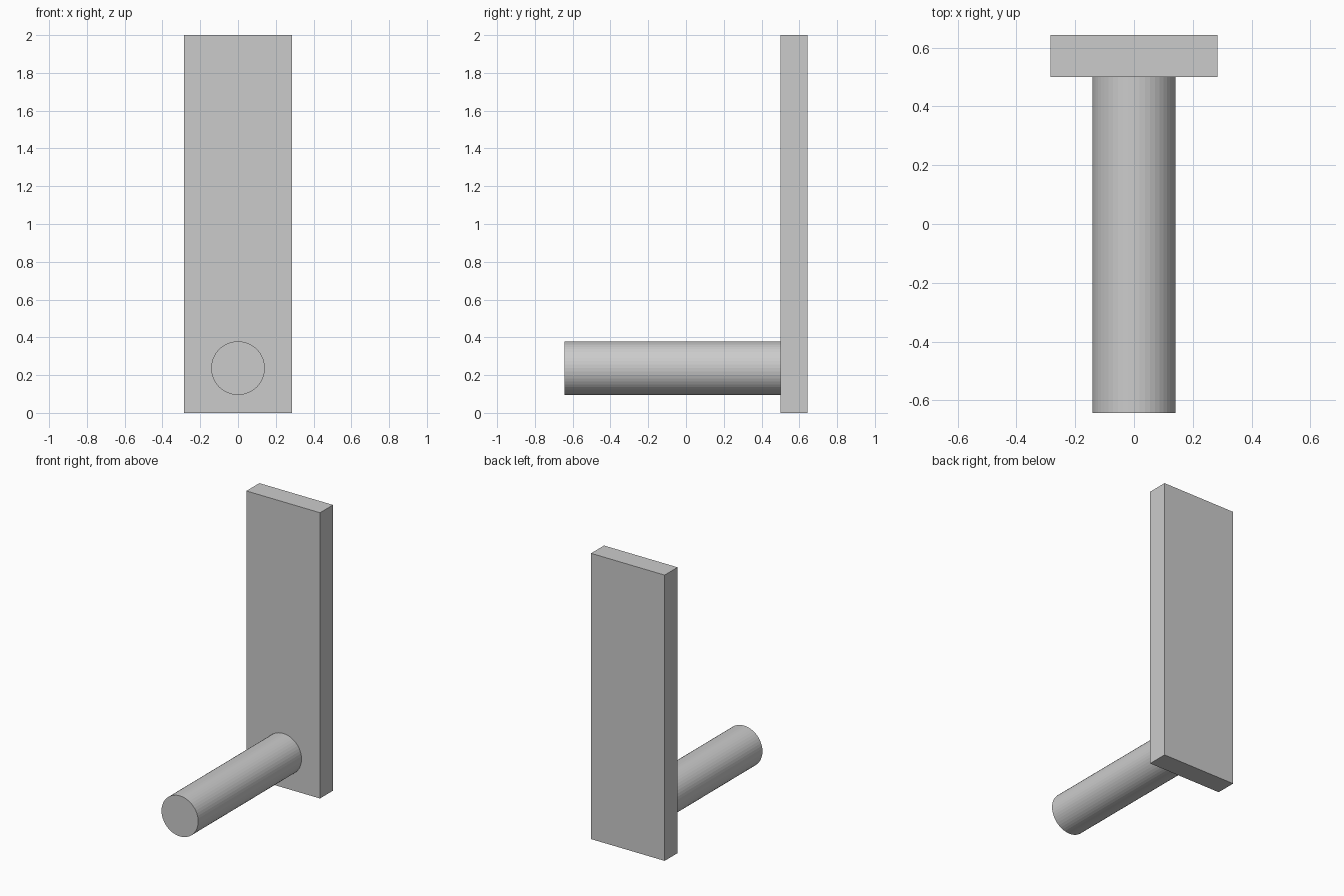
import bpy
import math

if "Cube" in bpy.data.objects:
    bpy.data.objects.remove(bpy.data.objects["Cube"])

HALF_DEPTH = 0.643   # overall y extent
PLATE_FRONT = 0.5    # y of the plate's front face
RADIUS = 0.142

# Upright back plate
thickness = HALF_DEPTH - PLATE_FRONT
bpy.ops.mesh.primitive_cube_add(size=1, location=(0, PLATE_FRONT + thickness / 2, 1))
plate = bpy.context.object
plate.name = "back_plate"
plate.scale = (0.57, thickness, 2)
bpy.ops.object.transform_apply(location=False, rotation=False, scale=True)

# Round peg sticking out of the plate's front, near the bottom
length = PLATE_FRONT + HALF_DEPTH
bpy.ops.mesh.primitive_cylinder_add(
    vertices=48, radius=RADIUS, depth=length,
    location=(0, (PLATE_FRONT - HALF_DEPTH) / 2, 0.237),
    rotation=(math.pi / 2, 0, 0))
peg = bpy.context.object
peg.name = "peg"
